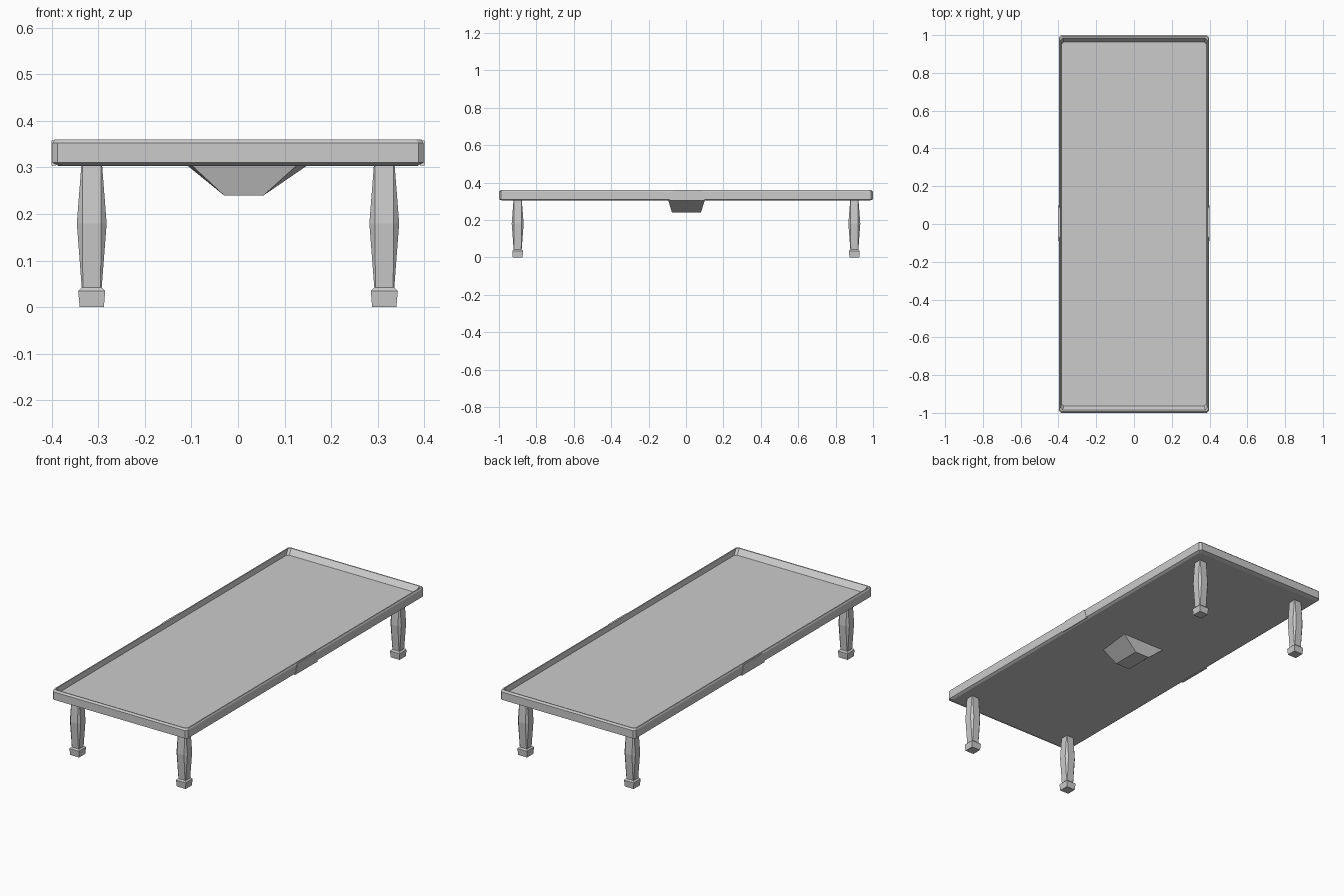
import bpy

if "Cube" in bpy.data.objects:
    bpy.data.objects.remove(bpy.data.objects["Cube"])


def loft(name, rings):
    """Skin a stack of matching vertex rings and cap both ends."""
    n = len(rings[0])
    verts = [p for ring in rings for p in ring]
    faces = [tuple(reversed(range(n)))]
    for r in range(len(rings) - 1):
        for i in range(n):
            j = (i + 1) % n
            faces.append((r * n + i, r * n + j, (r + 1) * n + j, (r + 1) * n + i))
    faces.append(tuple(range((len(rings) - 1) * n, len(rings) * n)))
    mesh = bpy.data.meshes.new(name)
    mesh.from_pydata(verts, [], faces)
    obj = bpy.data.objects.new(name, mesh)
    bpy.context.collection.objects.link(obj)
    return obj


def cut_rect(hx, hy, c, z, x=0, y=0):
    """Rectangle with chamfered corners, counter-clockwise."""
    pts = [(hx, -hy + c), (hx, hy - c), (hx - c, hy), (-hx + c, hy),
           (-hx, hy - c), (-hx, -hy + c), (-hx + c, -hy), (hx - c, -hy)]
    return [(x + px, y + py, z) for px, py in pts]


def rect(x0, x1, y0, y1, z):
    return [(x0, y0, z), (x1, y0, z), (x1, y1, z), (x0, y1, z)]


# Tray top: bevelled outside, narrow rim, sunken floor
tray = [(0.385, 0.978, 0.303), (0.398, 1.0, 0.31), (0.398, 1.0, 0.352),
        (0.394, 0.992, 0.36), (0.388, 0.986, 0.36), (0.383, 0.963, 0.333)]
loft("tray_top", [cut_rect(hx, hy, 0.011, z) for hx, hy, z in tray])

# Four legs: square ends swelling to an eight-sided middle, on flared feet
leg = [(0.021, 0.002, 0.036), (0.032, 0.012, 0.18), (0.022, 0.002, 0.308)]
foot = [(0.026, 0.0), (0.029, 0.035), (0.022, 0.042)]
for sy, end in ((-1, "front"), (1, "back")):
    for sx, side in ((-1, "left"), (1, "right")):
        x, y = sx * 0.314, sy * 0.9
        loft(f"{end}_{side}_leg", [cut_rect(h, h, c, z, x, y) for h, c, z in leg])
        loft(f"{end}_{side}_foot",
             [rect(x - h, x + h, y - h, y + h, z) for h, z in foot])

# Tapered block under the middle, slightly wider at the back
block_top = [(-0.1, -0.095, 0.305), (0.127, -0.095, 0.305),
             (0.15, 0.1, 0.305), (-0.11, 0.1, 0.305)]
loft("under_block", [rect(-0.03, 0.055, -0.075, 0.08, 0.24), block_top])

# Shallow pads on the two long edges
for sx, side in ((-1, "left"), (1, "right")):
    lo, hi = sorted((sx * 0.391, sx * 0.4))
    loft(f"{side}_edge_pad", [rect(lo, hi, -0.09, 0.1, 0.304),
                              rect(lo, hi, -0.07, 0.085, 0.358)])
